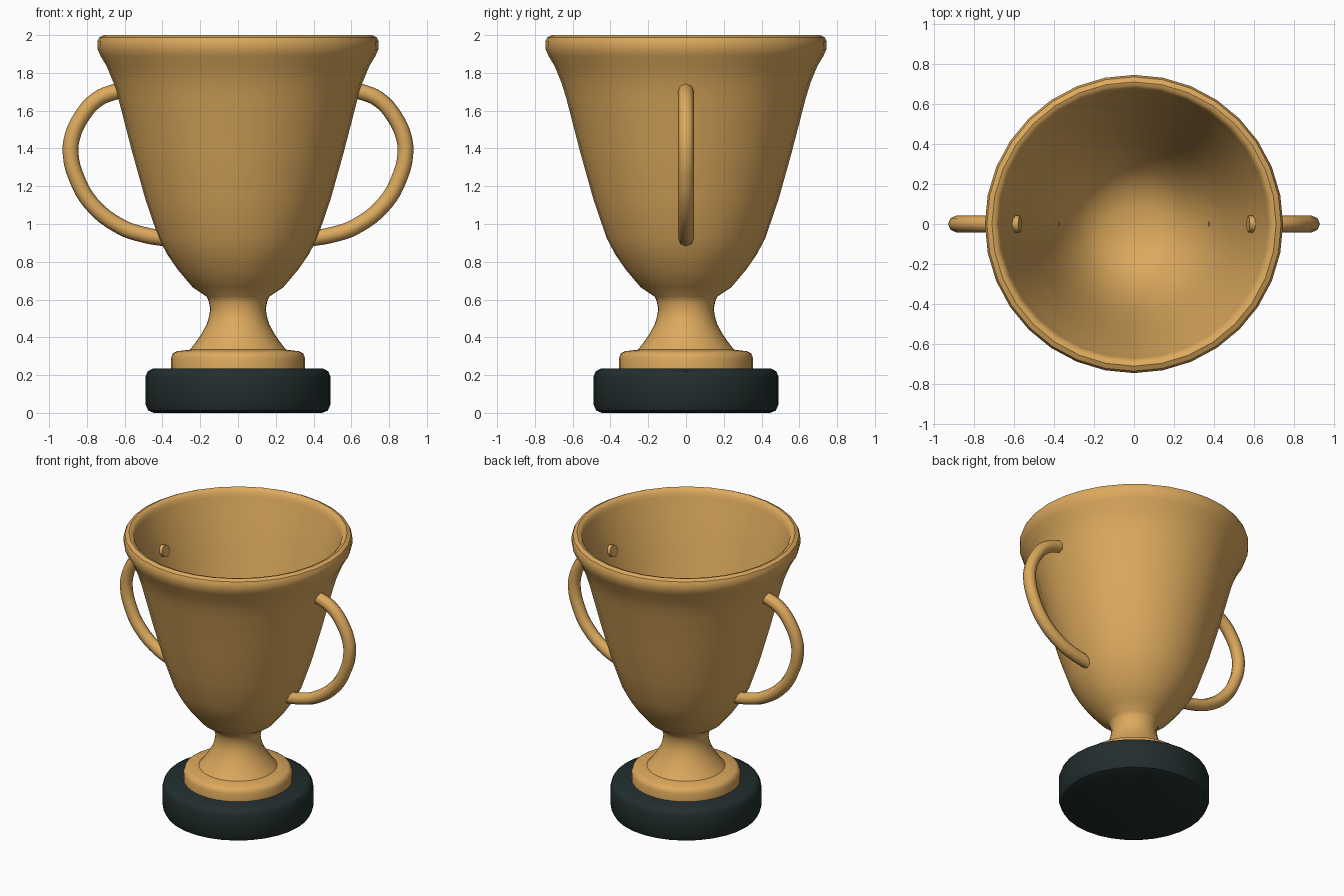
import bpy, bmesh, math

if "Cube" in bpy.data.objects:
    bpy.data.objects.remove(bpy.data.objects["Cube"])


def material(name, rgb):
    m = bpy.data.materials.new(name)
    m.diffuse_color = (*rgb, 1)
    m.use_nodes = True
    m.node_tree.nodes["Principled BSDF"].inputs["Base Color"].default_value = m.diffuse_color
    return m


gold = material("gold", (0.72, 0.40, 0.11))
dark = material("dark_green_black", (0.016, 0.027, 0.027))


def smooth(ob, angle):
    bpy.ops.object.select_all(action='DESELECT')
    ob.select_set(True)
    bpy.context.view_layer.objects.active = ob
    bpy.ops.object.shade_smooth_by_angle(angle=math.radians(angle))


def lathe(name, profile, mat, sides=32):
    """Revolve (radius, z) points about z; radius 0 closes to a pole."""
    bm = bmesh.new()
    vs = [bm.verts.new((r, 0, z)) for r, z in profile]
    es = [bm.edges.new(p) for p in zip(vs, vs[1:])]
    bmesh.ops.spin(bm, geom=vs + es, cent=(0, 0, 0), axis=(0, 0, 1),
                   angle=math.tau, steps=sides, use_duplicate=False)
    bmesh.ops.remove_doubles(bm, verts=bm.verts, dist=1e-4)
    bmesh.ops.recalc_face_normals(bm, faces=bm.faces)
    me = bpy.data.meshes.new(name)
    bm.to_mesh(me)
    bm.free()
    me.materials.append(mat)
    ob = bpy.data.objects.new(name, me)
    bpy.context.collection.objects.link(ob)
    smooth(ob, 40)
    return ob


# Plinth
lathe("plinth", [(0, 0), (.445, 0), (.475, .012), (.49, .045), (.49, .19),
                 (.478, .22), (.45, .235), (0, .235)], dark)

# Stem, bowl, rolled rim and hollow inside as one closed profile
lathe("cup", [
    (0, .23), (.355, .23), (.355, .29), (.345, .315), (.325, .326),
    (.255, .335), (.23, .365), (.195, .415), (.165, .47), (.153, .51),
    (.147, .55), (.155, .59), (.165, .615),
    (.24, .665), (.32, .76), (.375, .84), (.42, .925), (.49, 1.13),
    (.56, 1.38), (.635, 1.67), (.66, 1.75), (.695, 1.835),
    (.728, 1.89), (.743, 1.925), (.745, 1.965), (.735, 1.988), (.71, 2.0),
    (.692, 1.995), (.678, 1.98), (.67, 1.95),
    (.638, 1.85), (.585, 1.67), (.51, 1.38), (.44, 1.13), (.37, .94),
    (.28, .79), (.19, .71), (.1, .68), (0, .67)], gold)

# Handles
path = [(.57, 1.717), (.65, 1.70), (.745, 1.66), (.83, 1.565), (.88, 1.45),
        (.885, 1.36), (.857, 1.25), (.778, 1.11), (.62, .985), (.5, .943),
        (.38, .922)]
for side, s in (("right", 1), ("left", -1)):
    cu = bpy.data.curves.new(side + "_handle", 'CURVE')
    cu.dimensions = '3D'
    cu.bevel_depth = .042
    cu.bevel_resolution = 2
    cu.resolution_u = 4
    cu.use_fill_caps = True
    sp = cu.splines.new('BEZIER')
    sp.bezier_points.add(len(path) - 1)
    for bp, (x, z) in zip(sp.bezier_points, path):
        bp.co = (s * x, 0, z)
        bp.handle_left_type = bp.handle_right_type = 'AUTO'
    cu.materials.append(gold)
    ob = bpy.data.objects.new(side + "_handle", cu)
    bpy.context.collection.objects.link(ob)
    bpy.ops.object.select_all(action='DESELECT')
    ob.select_set(True)
    bpy.context.view_layer.objects.active = ob
    bpy.ops.object.convert(target='MESH')
    smooth(bpy.context.view_layer.objects.active, 50)
